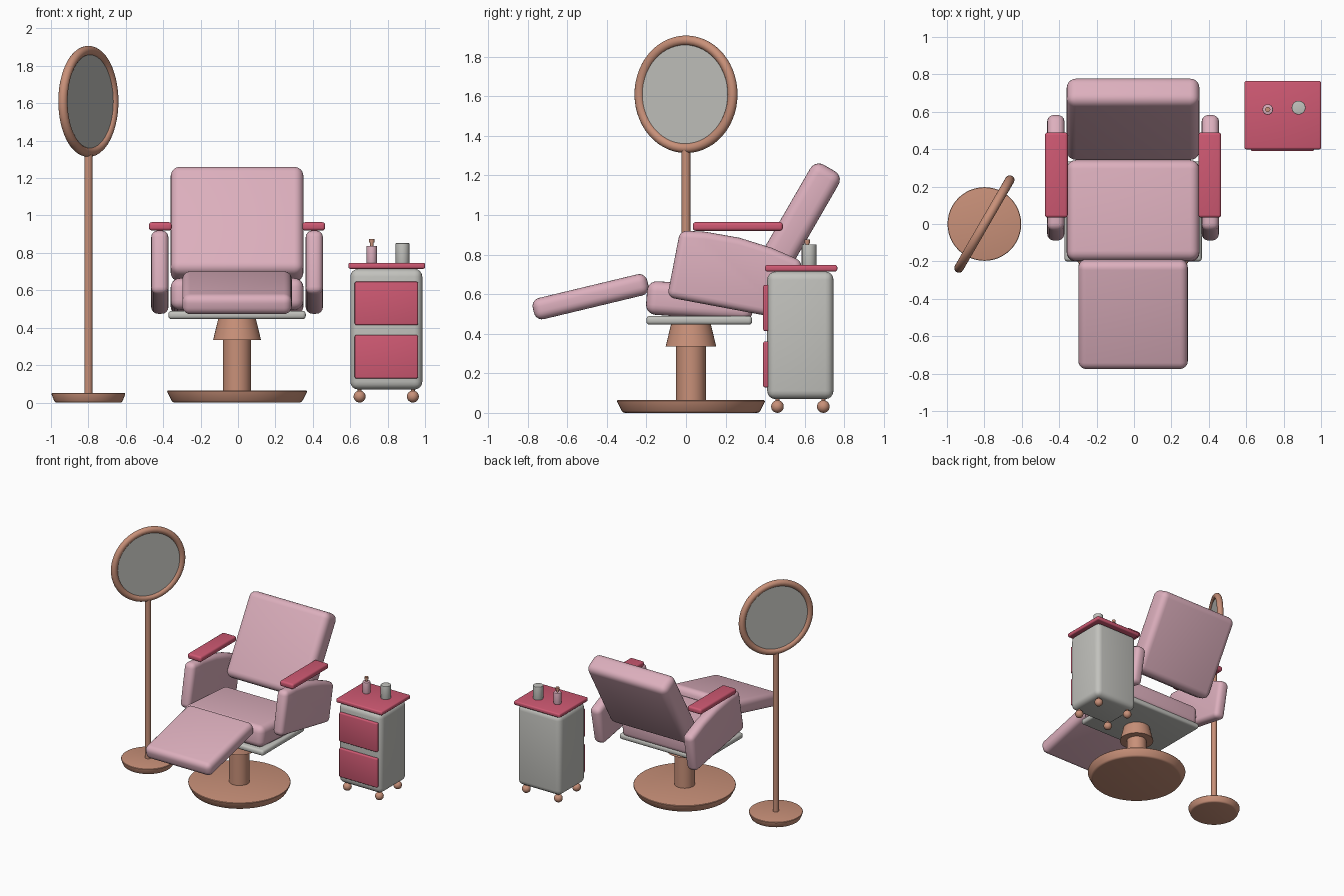
import bpy
import bmesh
from math import radians
from mathutils import Matrix, Vector

cube = bpy.data.objects.get("Cube")
if cube:
    bpy.data.objects.remove(cube, do_unlink=True)


def material(name, rgb):
    m = bpy.data.materials.new(name)
    m.use_nodes = True
    m.diffuse_color = (*rgb, 1)
    m.node_tree.nodes["Principled BSDF"].inputs["Base Color"].default_value = (*rgb, 1)
    return m


PINK = material("pink upholstery", (0.72, 0.43, 0.51))
RED = material("raspberry panel", (0.62, 0.10, 0.17))
COPPER = material("copper metal", (0.58, 0.28, 0.19))
GREY = material("pale grey", (0.54, 0.54, 0.51))


def finish(name, bm, mat, loc, rot=(0, 0, 0), bevel=0, segments=4):
    """Turn a bmesh into a smooth-shaded object with rounded edges."""
    bmesh.ops.recalc_face_normals(bm, faces=bm.faces)
    if bevel:
        edges = [e for e in bm.edges if e.calc_face_angle(0) > radians(40)]
        bmesh.ops.bevel(bm, geom=edges, offset=bevel, segments=segments,
                        profile=0.5, affect='EDGES', clamp_overlap=True)
    mesh = bpy.data.meshes.new(name)
    bm.to_mesh(mesh)
    bm.free()
    mesh.materials.append(mat)
    obj = bpy.data.objects.new(name, mesh)
    bpy.context.collection.objects.link(obj)
    obj.location = loc
    obj.rotation_euler = [radians(a) for a in rot]
    bpy.ops.object.select_all(action='DESELECT')
    obj.select_set(True)
    bpy.context.view_layer.objects.active = obj
    bpy.ops.object.shade_smooth_by_angle(angle=radians(35))
    return obj


def box(name, mat, loc, size, bevel=0.01, tilt=0, segments=4):
    bm = bmesh.new()
    bmesh.ops.create_cube(bm, size=1, matrix=Matrix.Diagonal((*size, 1)))
    return finish(name, bm, mat, loc, (tilt, 0, 0), bevel, segments)


def round_part(name, mat, x, y, z0, z1, r0, r1=None, bevel=0, sides=40):
    """Upright cylinder or cone between two heights."""
    bm = bmesh.new()
    bmesh.ops.create_cone(bm, cap_ends=True, segments=sides, radius1=r0,
                          radius2=r0 if r1 is None else r1, depth=z1 - z0)
    return finish(name, bm, mat, (x, y, (z0 + z1) / 2), bevel=bevel, segments=3)


def slab(name, mat, outline, x, width, bevel):
    """Extrude a side outline of (y, z) points across x."""
    bm = bmesh.new()
    face = bm.faces.new([bm.verts.new((x - width / 2, y, z)) for y, z in outline])
    new = bmesh.ops.extrude_face_region(bm, geom=[face])["geom"]
    bmesh.ops.translate(bm, vec=Vector((width, 0, 0)),
                        verts=[v for v in new if isinstance(v, bmesh.types.BMVert)])
    return finish(name, bm, mat, (0, 0, 0), bevel=bevel)


# Chair pedestal
CX, CY = -0.005, 0.025
round_part("chair_base", COPPER, CX, CY, 0, 0.065, 0.345, 0.378, 0.012, 64)
round_part("chair_column", COPPER, CX, CY, 0.06, 0.40, 0.075)
round_part("chair_collar", COPPER, CX, CY, 0.335, 0.45, 0.128, 0.10)
box("seat_plate", GREY, (CX, 0.067, 0.468), (0.735, 0.535, 0.045), 0.018)

# Chair cushions
box("seat", PINK, (CX, 0.07, 0.565), (0.71, 0.54, 0.17), 0.05, -4, 5)
box("backrest", PINK, (CX, 0.56, 0.953), (0.71, 0.165, 0.657), 0.05, -30, 5)
box("footrest", PINK, (CX, -0.482, 0.587), (0.585, 0.595, 0.11), 0.042, 13.5, 5)

# Chair arms
arm_outline = [(-0.095, 0.585), (-0.03, 0.922), (0.10, 0.915), (0.27, 0.885),
               (0.43, 0.835), (0.59, 0.765), (0.53, 0.468)]
for side, s in (("left", 1), ("right", -1)):
    slab(side + "_arm", PINK, arm_outline, CX + s * 0.413, 0.092, 0.036)
    box(side + "_arm_pad", RED, (CX + s * 0.41, 0.262, 0.942), (0.122, 0.455, 0.044), 0.015)

# Standing mirror
MX, MZ = -0.80, 1.61
round_part("mirror_base", COPPER, MX, 0, 0, 0.052, 0.18, 0.20, 0.01, 48)
round_part("mirror_pole", COPPER, MX, 0, 0.04, MZ - 0.275, 0.022, sides=24)

bm = bmesh.new()
bmesh.ops.create_circle(bm, cap_ends=False, segments=16, radius=0.025,
                        matrix=Matrix.Translation((0.272, 0, 0)) @ Matrix.Rotation(radians(90), 4, 'X'))
bmesh.ops.spin(bm, geom=bm.verts[:] + bm.edges[:], cent=(0, 0, 0), axis=(0, 0, 1),
               angle=radians(360), steps=56, use_merge=True)
bmesh.ops.remove_doubles(bm, verts=bm.verts, dist=0.0005)
finish("mirror_frame", bm, COPPER, (MX, 0, MZ), (90, 0, 60))

bm = bmesh.new()
bmesh.ops.create_cone(bm, cap_ends=True, segments=56, radius1=0.265, radius2=0.265, depth=0.02)
finish("mirror_glass", bm, GREY, (MX, 0, MZ), (90, 0, 60))

# Trolley cabinet
TX, TY = 0.793, 0.578
box("trolley_body", GREY, (TX, TY, 0.392), (0.385, 0.335, 0.645), 0.042)
box("trolley_top", RED, (0.795, 0.582, 0.731), (0.41, 0.365, 0.032), 0.01, segments=3)
for name, z in (("lower_drawer", 0.245), ("upper_drawer", 0.53)):
    box(name, RED, (TX, 0.405, z), (0.338, 0.03, 0.232), 0.008, segments=3)
for fb, y in (("front", 0.462), ("back", 0.694)):
    for side, x in (("left", 0.935), ("right", 0.65)):
        bm = bmesh.new()
        bmesh.ops.create_uvsphere(bm, u_segments=20, v_segments=12, radius=0.032)
        finish(f"{fb}_{side}_caster", bm, COPPER, (x, y, 0.032))
        round_part(f"{fb}_{side}_caster_stem", COPPER, x, y, 0.05, 0.09, 0.01, sides=12)

# Items on the trolley
BX, BY = 0.715, 0.612
round_part("bottle", PINK, BX, BY, 0.745, 0.838, 0.028, bevel=0.005, sides=24)
round_part("bottle_neck", COPPER, BX, BY, 0.835, 0.86, 0.009, sides=16)
round_part("bottle_cap", COPPER, BX, BY, 0.855, 0.875, 0.014, sides=16)
round_part("cup", GREY, 0.88, 0.622, 0.745, 0.852, 0.037, bevel=0.003, sides=32)
